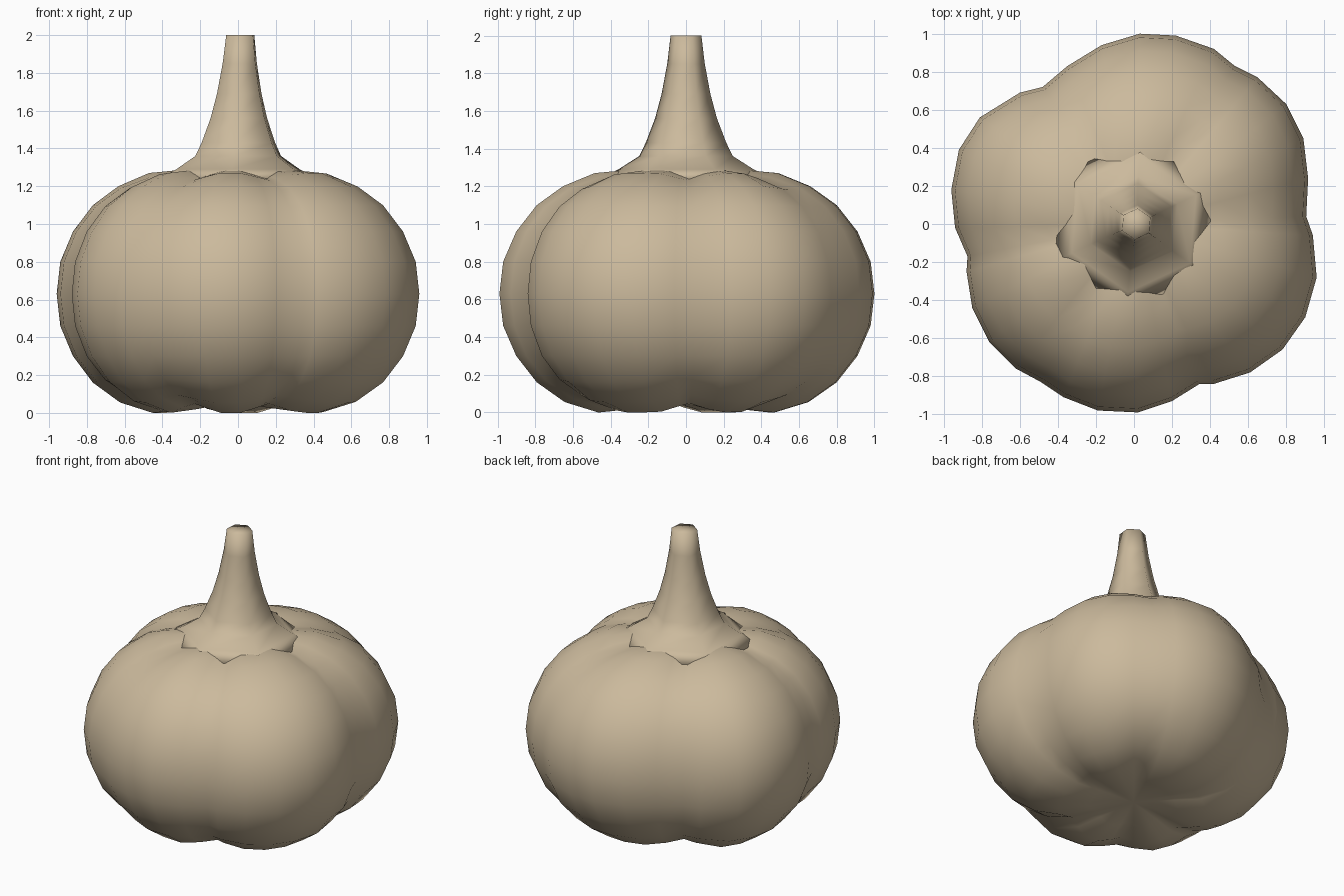
import bpy, bmesh, math

if "Cube" in bpy.data.objects:
    bpy.data.objects.remove(bpy.data.objects["Cube"])

skin = bpy.data.materials.new("pale_tan_skin")
skin.diffuse_color = (0.60, 0.49, 0.335, 1)
skin.use_nodes = True
skin.node_tree.nodes["Principled BSDF"].inputs["Base Color"].default_value = skin.diffuse_color


def loft(name, rings):
    """Skin a stack of closed rings, cap both ends and shade smooth."""
    bm = bmesh.new()
    loops = [[bm.verts.new(p) for p in ring] for ring in rings]
    n = len(loops[0])
    for a, b in zip(loops, loops[1:]):
        for i in range(n):
            j = (i + 1) % n
            bm.faces.new((a[i], a[j], b[j], b[i]))
    for loop in (loops[0], loops[-1]):
        c = bm.verts.new([sum(v.co[k] for v in loop) / n for k in range(3)])
        for i in range(n):
            bm.faces.new((loop[i], loop[(i + 1) % n], c))
    bmesh.ops.recalc_face_normals(bm, faces=bm.faces)
    me = bpy.data.meshes.new(name)
    bm.to_mesh(me)
    bm.free()
    me.materials.append(skin)
    me.shade_smooth()
    ob = bpy.data.objects.new(name, me)
    bpy.context.collection.objects.link(ob)
    return ob


# Bulb: irregular six-lobed outline, swept through a rounded side profile
outline = [(.03, 1), (-.17, .94), (-.35, .83), (-.48, .72), (-.60, .69), (-.81, .56),
           (-.92, .39), (-.96, .18), (-.94, -.02), (-.875, -.17), (-.88, -.25), (-.85, -.44),
           (-.76, -.62), (-.62, -.76), (-.49, -.83), (-.37, -.91), (-.19, -.98), (.02, -.99),
           (.20, -.93), (.345, -.84), (.42, -.84), (.61, -.78), (.78, -.66), (.90, -.49),
           (.96, -.28), (.94, -.06), (.905, .04), (.915, .24), (.89, .45), (.80, .63),
           (.65, .77), (.53, .83), (.42, .92), (.22, .99)]
creases = [math.radians(a) for a in (2, 57, 124, 191, 239, 292)]
# scale of the outline, height, and how far creases shift vertically
profile = [(.12, .045, 0), (.28, .02, .03), (.47, 0, .05), (.65, .055, .04), (.80, .16, .02),
           (.91, .30, 0), (.98, .46, 0), (1, .63, 0), (.98, .80, 0), (.91, .96, 0),
           (.80, 1.10, -.01), (.66, 1.20, -.02), (.49, 1.27, -.04), (.33, 1.285, -.03),
           (.20, 1.27, 0)]


def crease_amount(x, y):
    a = math.atan2(y, x)
    d = min(abs(math.remainder(a - c, math.tau)) for c in creases)
    return max(0, 1 - d / 0.35)


loft("bulb", [[(x * s, y * s, z + dz * crease_amount(x, y)) for x, y in outline]
              for s, z, dz in profile])

# Stem: hexagonal neck flaring into the top of the bulb
stem_profile = [(.46, 1.24), (.36, 1.29), (.25, 1.36), (.215, 1.43), (.165, 1.56),
                (.13, 1.69), (.10, 1.85), (.082, 2.0)]
stem_rings = []
for r, z in stem_profile:
    cx = 0.012 * max(0, (z - 1.3) / 0.7)
    stem_rings.append([(cx + r * math.cos(math.radians(85 + 60 * i)),
                        r * math.sin(math.radians(85 + 60 * i)), z) for i in range(6)])
loft("stem", stem_rings)
